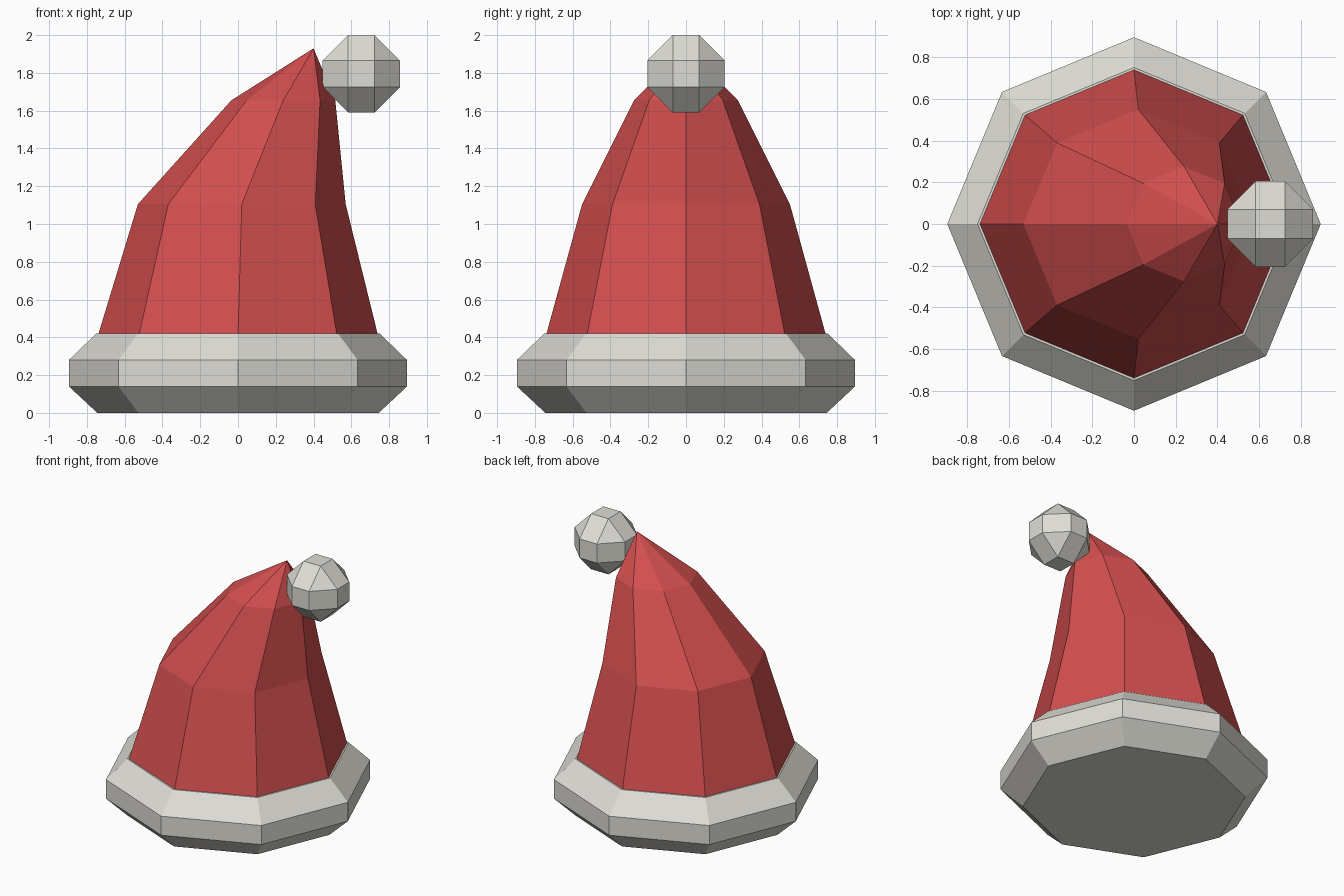
import bpy, bmesh
from math import cos, sin, pi

cube = bpy.data.objects.get("Cube")
if cube:
    bpy.data.objects.remove(cube, do_unlink=True)

SIDES = 8


def make_material(name, rgb):
    mat = bpy.data.materials.new(name)
    mat.use_nodes = True
    mat.diffuse_color = (*rgb, 1)
    mat.node_tree.nodes["Principled BSDF"].inputs["Base Color"].default_value = (*rgb, 1)
    return mat


def add_object(name, bm, mat):
    bmesh.ops.recalc_face_normals(bm, faces=bm.faces)
    mesh = bpy.data.meshes.new(name)
    bm.to_mesh(mesh)
    bm.free()
    mesh.materials.append(mat)
    obj = bpy.data.objects.new(name, mesh)
    bpy.context.collection.objects.link(obj)
    return obj


def loft(name, rings, mat, tip=None):
    """Join octagonal rings (centre x, radius, z), capped or drawn to a tip."""
    bm = bmesh.new()
    loops = [[bm.verts.new((cx + r * cos(2 * pi * i / SIDES),
                            r * sin(2 * pi * i / SIDES), z))
              for i in range(SIDES)] for cx, r, z in rings]
    for low, high in zip(loops, loops[1:]):
        for i in range(SIDES):
            j = (i + 1) % SIDES
            bm.faces.new((low[i], low[j], high[j], high[i]))
    bm.faces.new(loops[0][::-1])
    if tip:
        point = bm.verts.new(tip)
        for i in range(SIDES):
            bm.faces.new((loops[-1][i], loops[-1][(i + 1) % SIDES], point))
    else:
        bm.faces.new(loops[-1])
    return add_object(name, bm, mat)


red = make_material("red felt", (0.65, 0.077, 0.077))
white = make_material("white fur", (0.73, 0.72, 0.665))

# Fur brim
loft("brim", [(0, 0.745, 0), (0, 0.895, 0.14), (0, 0.895, 0.28), (0, 0.75, 0.42)], white)

# Leaning cone
loft("hat_cone", [(0, 0.74, 0.415), (0.02, 0.55, 1.105), (0.24, 0.275, 1.655)],
     red, tip=(0.4, 0, 1.93))

# Bobble: a cube with every edge cut back by a third
bm = bmesh.new()
bmesh.ops.create_cube(bm, size=0.41)
bmesh.ops.bevel(bm, geom=bm.edges[:], offset=0.135, offset_type='OFFSET',
                segments=1, affect='EDGES')
bobble = add_object("bobble", bm, white)
bobble.location = (0.653, 0, 1.795)
